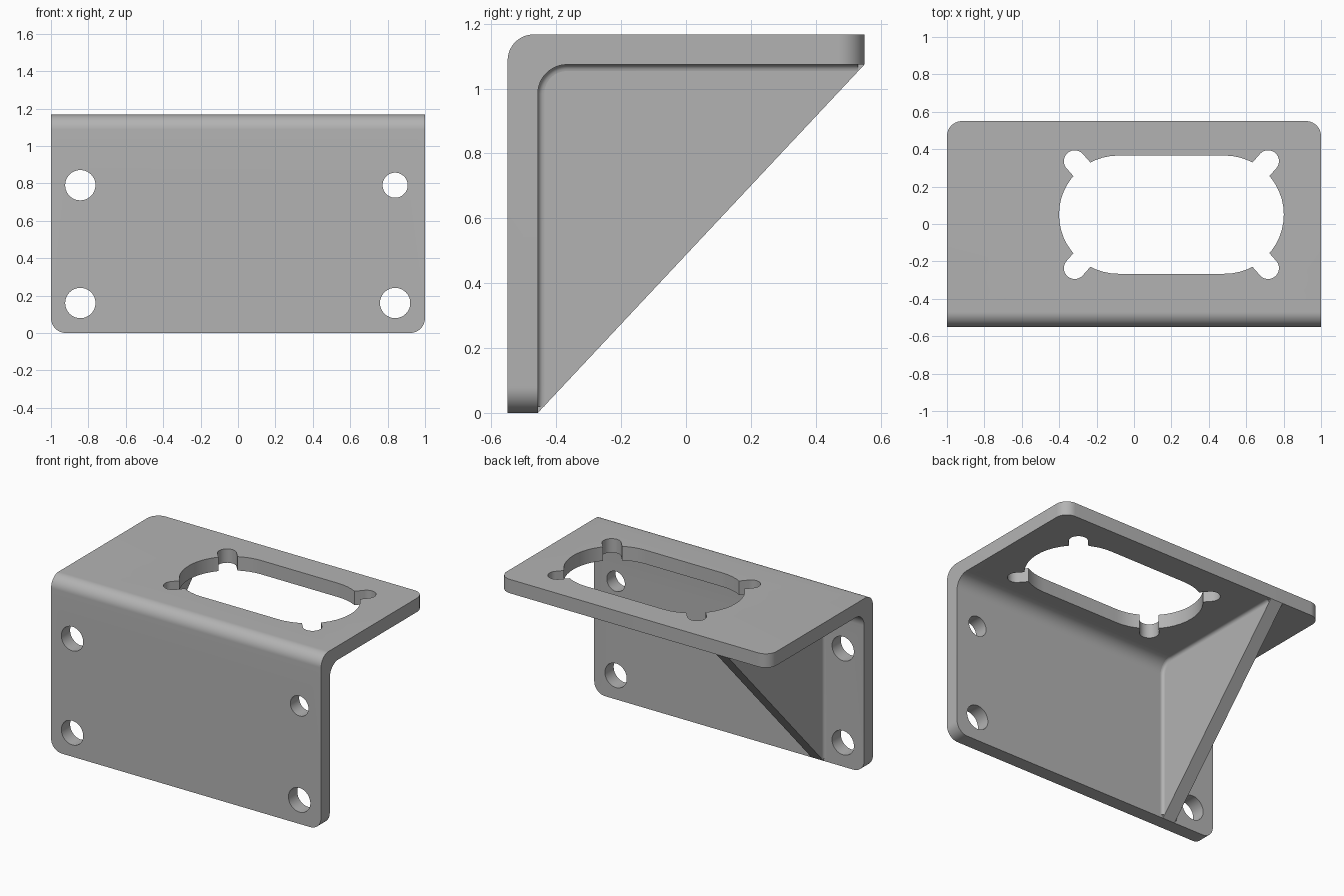
import bpy, bmesh, math
from mathutils import Vector

if "Cube" in bpy.data.objects:
    bpy.data.objects.remove(bpy.data.objects["Cube"])

# Main dimensions
FRONT, BACK, TOP = -0.55, 0.55, 1.167
THICK = 0.093
WALL, CEIL = FRONT + THICK, TOP - THICK      # inner faces of the two plates
BEND_OUT, BEND_IN, CORNER = 0.08, 0.09, 0.08

metal = bpy.data.materials.new("grey metal")
metal.use_nodes = True
GREY = (0.45, 0.45, 0.45, 1)
metal.diffuse_color = GREY
metal.node_tree.nodes["Principled BSDF"].inputs["Base Color"].default_value = GREY


def make_object(name, bm):
    bmesh.ops.recalc_face_normals(bm, faces=bm.faces)
    mesh = bpy.data.meshes.new(name)
    bm.to_mesh(mesh)
    bm.free()
    mesh.materials.append(metal)
    obj = bpy.data.objects.new(name, mesh)
    bpy.context.collection.objects.link(obj)
    return obj


def prism(outline, direction):
    """Closed outline of 3D points pushed along a direction."""
    bm = bmesh.new()
    face = bm.faces.new([bm.verts.new(p) for p in outline])
    moved = bmesh.ops.extrude_face_region(bm, geom=[face])["geom"]
    bmesh.ops.translate(bm, vec=direction,
                        verts=[v for v in moved if isinstance(v, bmesh.types.BMVert)])
    return bm


def arc(cx, cy, r, start, end, steps=16):
    angles = [math.radians(start + (end - start) * i / steps) for i in range(steps + 1)]
    return [(cx + r * math.cos(a), cy + r * math.sin(a)) for a in angles]


def capsule(p, q, r):
    """Slot outline from p to q, round at both ends."""
    turn = math.degrees(math.atan2(q[1] - p[1], q[0] - p[0]))
    return (arc(*q, r, turn - 90, turn + 90, 24)
            + arc(*p, r, turn + 90, turn + 270, 24))


def cut(target, outline, direction):
    bm = prism(outline, direction)
    bmesh.ops.remove_doubles(bm, verts=bm.verts, dist=0.0001)
    cutter = make_object("cutter", bm)
    cutter.hide_render = True
    mod = target.modifiers.new("hole", 'BOOLEAN')
    mod.operation, mod.solver, mod.object = 'DIFFERENCE', 'EXACT', cutter
    bpy.context.view_layer.objects.active = target
    bpy.ops.object.modifier_apply(modifier=mod.name)
    bpy.data.objects.remove(cutter)


def shade(obj):
    bpy.ops.object.select_all(action='DESELECT')
    obj.select_set(True)
    bpy.context.view_layer.objects.active = obj
    bpy.ops.object.shade_smooth_by_angle(angle=math.radians(30))


# Bent plate: L-shaped side profile pulled across the width
inner_bend = arc(WALL + BEND_IN, CEIL - BEND_IN, BEND_IN, 180, 90)
outer_bend = arc(FRONT + BEND_OUT, TOP - BEND_OUT, BEND_OUT, 90, 180)
profile = ([(FRONT, 0), (WALL, 0)] + inner_bend
           + [(BACK, CEIL), (BACK, TOP)] + outer_bend)
bm = prism([(-1, y, z) for y, z in profile], Vector((2, 0, 0)))


def is_corner(edge):
    a, b = (v.co for v in edge.verts)
    across = abs(a.x - b.x) > 0.01
    low = max(a.z, b.z) < 0.001
    far = min(a.y, b.y) > BACK - 0.001
    return not across and (low or far)


bmesh.ops.bevel(bm, geom=[e for e in bm.edges if is_corner(e)], offset=CORNER,
                segments=12, profile=0.5, affect='EDGES')
bracket = make_object("bent_plate", bm)

# Mounting holes in the front plate
for x, z, r in [(-0.843, 0.79, 0.081), (0.84, 0.79, 0.067),
                (-0.843, 0.16, 0.081), (0.84, 0.16, 0.081)]:
    ring = [(u, FRONT - 0.1, w) for u, w in capsule((x, z), (x, z), r)]
    cut(bracket, ring, Vector((0, 0.3, 0)))

# Large slot in the top plate, with a keyhole lobe at each corner
CX, CY, R = 0.2, 0.05, 0.316
slots = [capsule((CX - 0.285, CY), (CX + 0.285, CY), R)]
for sx in (-1, 1):
    for sy in (-1, 1):
        slots.append(capsule((CX + sx * 0.45, CY + sy * 0.21),
                             (CX + sx * 0.517, CY + sy * 0.286), 0.058))
for outline in slots:
    cut(bracket, [(x, y, CEIL - 0.06) for x, y in outline], Vector((0, 0, 0.3)))
shade(bracket)

# Triangular gusset inside the bend
G0, G1 = -0.70, -0.61
triangle = [(WALL, 0)] + inner_bend + [(BACK, CEIL)]
gusset = make_object("gusset", prism([(G0, y, z) for y, z in triangle],
                                     Vector((G1 - G0, 0, 0))))
shade(gusset)

# Small concave fillets where the gusset meets the plate
FILLET = 0.02
path = [(WALL, FILLET, 1, 0)]
for y, z in inner_bend:
    path.append((y, z, (WALL + BEND_IN - y) / BEND_IN, (CEIL - BEND_IN - z) / BEND_IN))
path.append((BACK - FILLET, CEIL, 0, -1))
for name, face_x, side in [("left_fillet", G1, 1), ("right_fillet", G0, -1)]:
    bm = bmesh.new()
    section = [(0, 0)] + arc(FILLET, FILLET, FILLET, 180, 270, 5)
    rings = [[bm.verts.new((face_x + side * h, y + ny * d, z + nz * d))
              for h, d in section] for y, z, ny, nz in path]
    n = len(section)
    for a, b in zip(rings, rings[1:]):
        for i in range(n):
            j = (i + 1) % n
            bm.faces.new((a[i], a[j], b[j], b[i]))
    bm.faces.new(rings[0])
    bm.faces.new(rings[-1])
    shade(make_object(name, bm))
